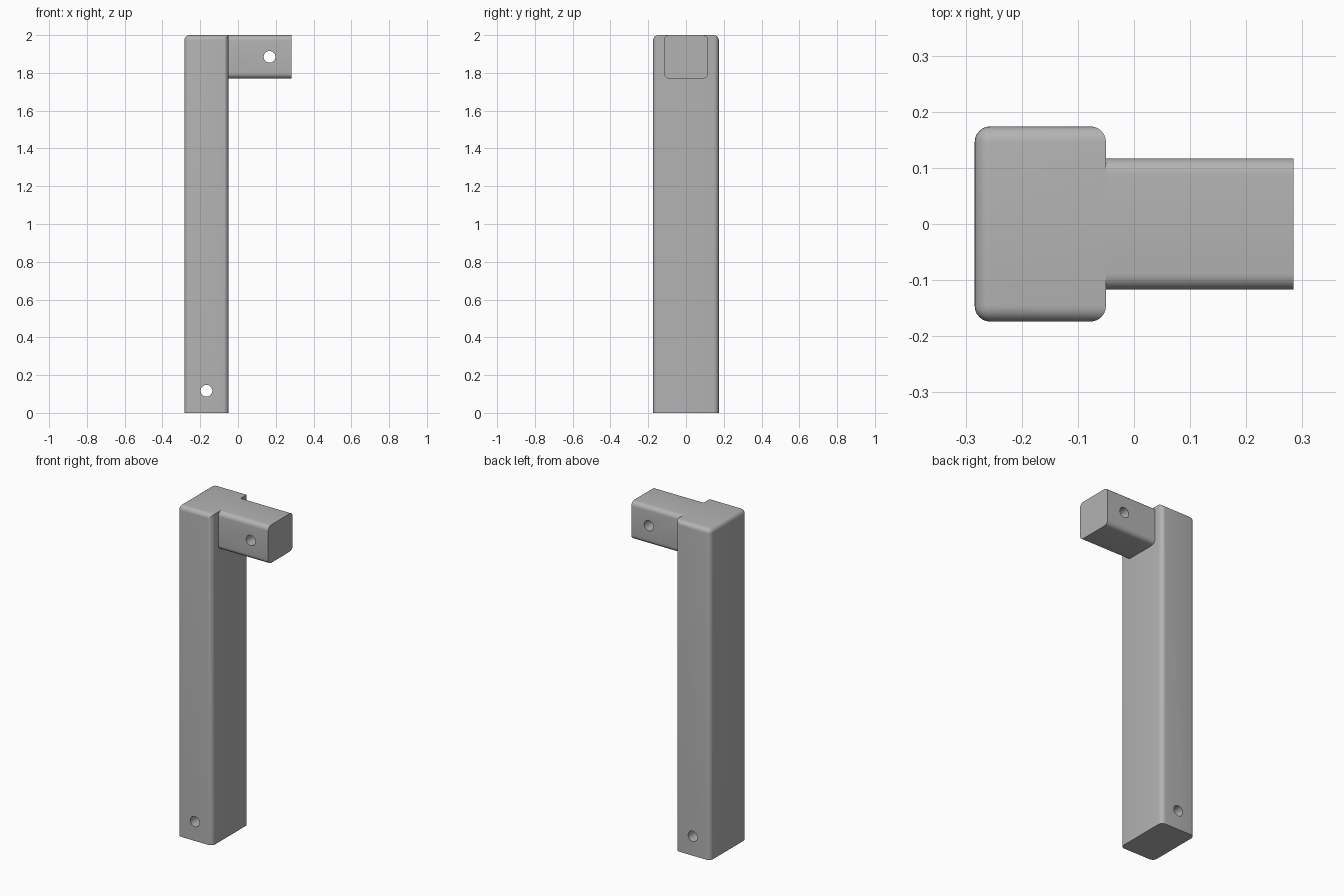
import bpy
import bmesh
import math
from mathutils import Vector

cube = bpy.data.objects.get("Cube")
if cube:
    bpy.data.objects.remove(cube, do_unlink=True)

grey = bpy.data.materials.new("plain grey")
grey.use_nodes = True
COLOUR = (0.45, 0.45, 0.45, 1)
grey.diffuse_color = COLOUR
grey.node_tree.nodes["Principled BSDF"].inputs["Base Color"].default_value = COLOUR

ROUND = 0.028
HOLE = 0.031


def add_object(name, bm):
    mesh = bpy.data.meshes.new(name)
    bm.to_mesh(mesh)
    bm.free()
    mesh.materials.append(grey)
    obj = bpy.data.objects.new(name, mesh)
    bpy.context.collection.objects.link(obj)
    return obj


def drilled_bar(name, low, high, is_round, hole_x, hole_z):
    """Box with chosen edges rounded and a hole through it from front to back."""
    low, high = Vector(low), Vector(high)
    bm = bmesh.new()
    bmesh.ops.create_cube(bm, size=1)
    edges = []
    for e in bm.edges:
        mid = (e.verts[0].co + e.verts[1].co) / 2
        if is_round(mid):
            edges.append(e)
    for v in bm.verts:
        v.co = (low + high) / 2 + v.co * (high - low)
    bmesh.ops.bevel(bm, geom=edges, offset=ROUND, segments=6, profile=0.5,
                    affect='EDGES', clamp_overlap=True)
    bar = add_object(name, bm)

    # Drill for the cross hole
    bm = bmesh.new()
    bmesh.ops.create_cone(bm, cap_ends=True, segments=32, radius1=HOLE,
                          radius2=HOLE, depth=1)
    drill = add_object(name + "_drill", bm)
    drill.location = (hole_x, 0, hole_z)
    drill.rotation_euler.x = math.pi / 2
    drill.hide_render = True
    bpy.context.view_layer.update()

    cut = bar.modifiers.new("hole", 'BOOLEAN')
    cut.operation = 'DIFFERENCE'
    cut.solver = 'EXACT'
    cut.object = drill
    bpy.ops.object.select_all(action='DESELECT')
    bar.select_set(True)
    bpy.context.view_layer.objects.active = bar
    bpy.ops.object.modifier_apply(modifier=cut.name)
    bpy.data.objects.remove(drill, do_unlink=True)
    bpy.ops.object.shade_smooth_by_angle(angle=math.radians(30))
    return bar


# Upright post: upright edges and top edges rounded, except above the arm
drilled_bar("post", (-0.284, -0.174, 0), (-0.05, 0.174, 2),
            lambda m: abs(m.z) < 0.1 or (m.z > 0.1 and m.x < 0.1),
            -0.167, 0.117)

# Side arm: only its lengthwise edges rounded
drilled_bar("arm", (-0.05, -0.117, 1.77), (0.284, 0.117, 2),
            lambda m: abs(m.x) < 0.1,
            0.167, 1.885)
